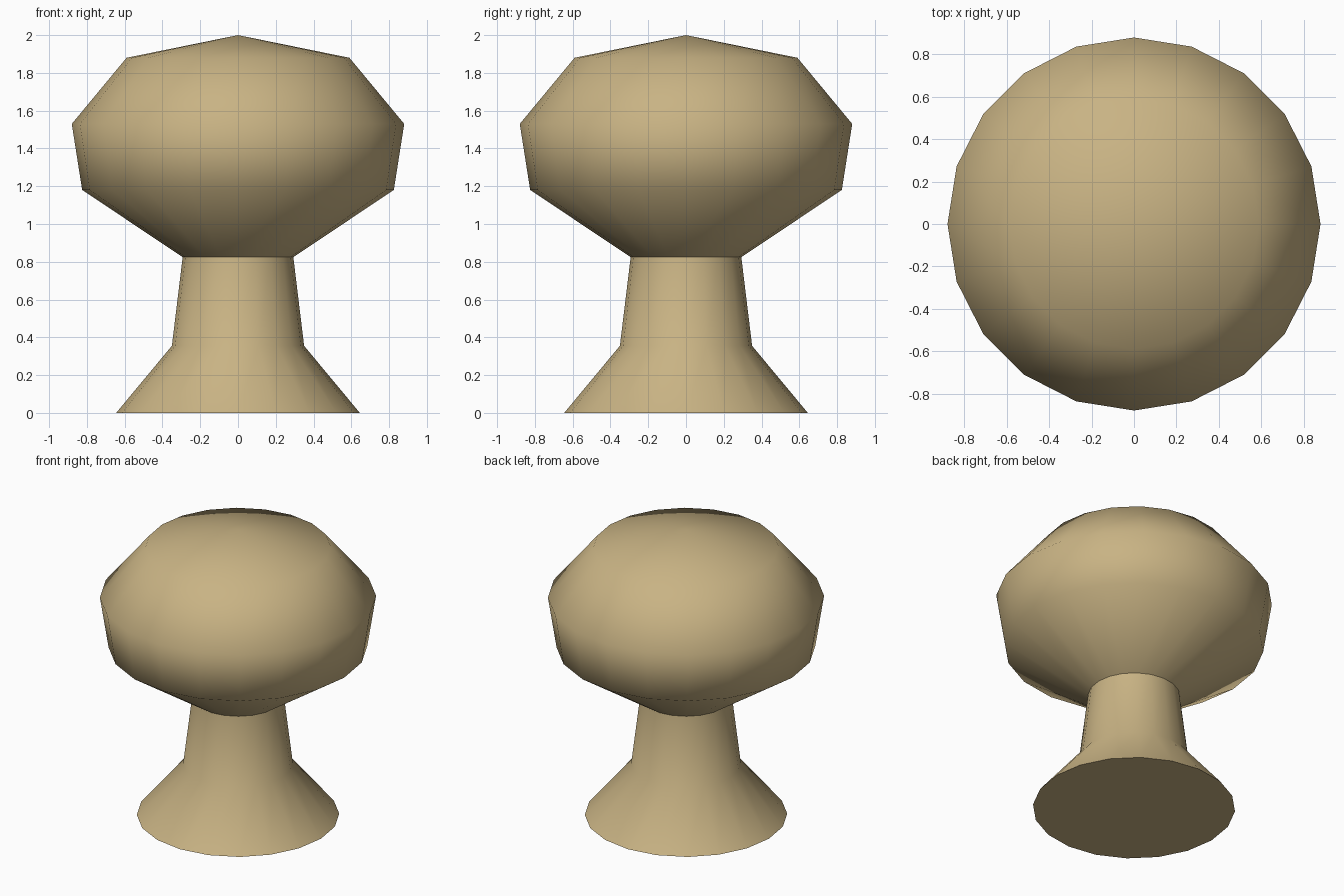
import bpy, bmesh, math

if "Cube" in bpy.data.objects:
    bpy.data.objects.remove(bpy.data.objects["Cube"])

SIDES = 20

# Shared tan material
tan = bpy.data.materials.new("tan")
tan.diffuse_color = (0.58, 0.45, 0.23, 1)
tan.use_nodes = True
tan.node_tree.nodes["Principled BSDF"].inputs["Base Color"].default_value = tan.diffuse_color


def lathe(name, profile, close_bottom=False):
    """Revolve a bottom-to-top (radius, z) profile; radius 0 makes a pole."""
    bm = bmesh.new()
    rings = []
    for r, z in profile:
        if r == 0:
            rings.append([bm.verts.new((0, 0, z))] * SIDES)
        else:
            rings.append([bm.verts.new((r * math.cos(math.tau * i / SIDES),
                                        r * math.sin(math.tau * i / SIDES), z))
                          for i in range(SIDES)])
    for low, high in zip(rings, rings[1:]):
        for i in range(SIDES):
            j = (i + 1) % SIDES
            corners = [low[i], low[j], high[j], high[i]]
            bm.faces.new(list(dict.fromkeys(corners)))
    if close_bottom:
        bm.faces.new(rings[0][::-1])
    mesh = bpy.data.meshes.new(name)
    bm.to_mesh(mesh)
    bm.free()
    mesh.materials.append(tan)
    obj = bpy.data.objects.new(name, mesh)
    bpy.context.collection.objects.link(obj)
    bpy.ops.object.select_all(action='DESELECT')
    obj.select_set(True)
    bpy.context.view_layer.objects.active = obj
    bpy.ops.object.shade_smooth_by_angle(angle=math.radians(60))
    return obj


# Flared stem with a flat foot
lathe("stem", [(0.645, 0), (0.35, 0.355), (0.293, 0.825)], close_bottom=True)

# Faceted, rounded cap rising from the top of the stem
lathe("cap", [(0.293, 0.825), (0.825, 1.18), (0.88, 1.53), (0.59, 1.88), (0, 2.0)])
